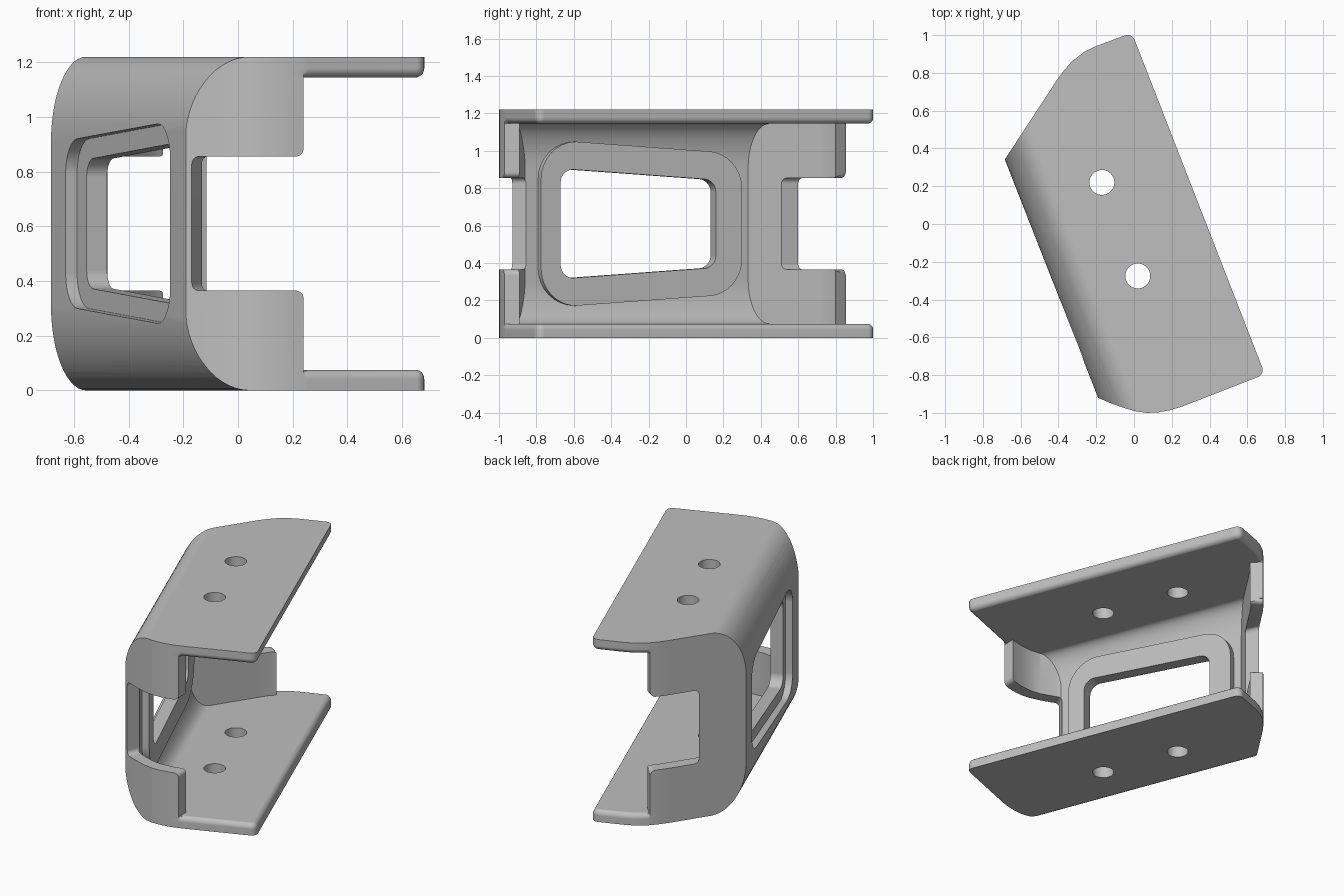
import bpy, bmesh, math
from mathutils import Vector

cube = bpy.data.objects.get("Cube")
if cube:
    bpy.data.objects.remove(cube, do_unlink=True)

H, MID = 1.22, 0.61
PLATE, WALL = 0.075, 0.08
N = Vector((0.932, 0.363, 0))      # across the channel, wall towards the free edge
U = Vector((-0.363, 0.932, 0))     # along the channel
Z = Vector((0, 0, 1))


def loft(name, rings):
    """Closed solid through rings that share one point count."""
    bm = bmesh.new()
    loops = [[bm.verts.new(p) for p in ring] for ring in rings]
    for lo, hi in zip(loops, loops[1:]):
        for i in range(len(lo)):
            j = (i + 1) % len(lo)
            bm.faces.new((lo[i], lo[j], hi[j], hi[i]))
    bm.faces.new(loops[0][::-1])
    bm.faces.new(loops[-1])
    bm.normal_update()
    if bm.calc_volume(signed=True) < 0:
        bmesh.ops.reverse_faces(bm, faces=bm.faces[:])
    mesh = bpy.data.meshes.new(name)
    bm.to_mesh(mesh)
    bm.free()
    obj = bpy.data.objects.new(name, mesh)
    bpy.context.collection.objects.link(obj)
    return obj


def arc(cx, cz, rx, rz, a0, a1, steps=8):
    angles = [math.radians(a0 + (a1 - a0) * i / steps) for i in range(steps + 1)]
    return [(cx + rx * math.cos(a), cz + rz * math.sin(a)) for a in angles]


def mirrored(half):
    """Complete a lower half profile about mid height."""
    return half + [(w, H - z) for w, z in reversed(half)]


def prism(name, profile, origin, across, depth, d0, d1, skew=None):
    """Sweep a (width, height) profile along the depth direction."""
    skew = skew or (lambda w, d: 0)
    return loft(name, [[origin + across * (w + skew(w, d)) + Z * z + depth * d
                        for w, z in profile] for d in (d0, d1)])


def combine(target, other, operation):
    """Apply a boolean, with a second solver if the first one gives nothing."""
    before = len(target.data.polygons)
    mod = target.modifiers.new("combine", 'BOOLEAN')
    mod.operation, mod.object = operation, other
    for solver in ('MANIFOLD', 'EXACT'):
        mod.solver = solver
        bpy.context.view_layer.update()
        graph = bpy.context.evaluated_depsgraph_get()
        mesh = bpy.data.meshes.new_from_object(target.evaluated_get(graph))
        if len(mesh.polygons) not in (0, before):
            break
    target.modifiers.clear()
    target.data = mesh
    bpy.data.objects.remove(other, do_unlink=True)


def channel(name, s, floor, rx, rz):
    """Long bar with two softly rounded edges on the wall side."""
    half = [(2, floor)] + arc(s + rx, floor + rz, rx, rz, 270, 180, 14)
    return prism(name, mirrored(half), Vector(), N, U, -2, 2)


# Plan outline: the end walls keep full size, the free plate edges get rounded
def flat(points):
    return [Vector((x, y, 0)) for x, y in points]


fixed = flat([(-.41, .76), (-.685, .34), (-.19, -.92), (-.12, -.95), (-.05, -.975),
              (.01, -.992), (.07, -1), (.13, -.997), (.19, -.986), (.24, -.971)])
corners = arc(.317, -.953, .04, .04, -90, 0, 6) + arc(.317, .908, .04, .04, 0, 90, 6)
free = flat([(.256, -.966)]) + [N * s + U * t for s, t in corners]
free += flat([(-.21, .938), (-.265, .91), (-.325, .864)])
plan = fixed + free + flat([(-.334, .855), (-.375, .808)])


def plan_ring(z, inset):
    ring = []
    for i, p in enumerate(plan):
        q = p + Z * z
        if len(fixed) <= i < len(fixed + free):
            e0 = (p - plan[i - 1]).normalized()
            e1 = (plan[i + 1] - p).normalized()
            t = (e0 + e1).normalized()
            q += Vector((-t.y, t.x, 0)) * inset
        ring.append(q)
    return ring


R = 0.034
levels = [(-0.1, 0)] + [(z, R - x) for x, z in arc(0, PLATE - R + .001, R, R, 0, 90, 6)]
levels += [(H - z, inset) for z, inset in reversed(levels)]
body = loft("bracket_body", [plan_ring(z, i) for z, i in levels])
combine(body, channel("outer_channel", -.513, 0, .19, .31), 'INTERSECT')

# Cavity between the plates, stopping at the two short end walls
inner = flat([(-.73, .13), (-.618, .296), (-.344, .715), (-.31, .765), (-.275, .8),
              (-.332, .857), (-.4, .925), (-.3, 1.3), (1.2, 1.3), (1.2, -1.3),
              (.24, -1.3), (.24, -.89), (.15, -.912), (.07, -.92), (0, -.91),
              (-.1, -.875), (-.16, -.846), (-.4, -.75)])
cavity = loft("cavity", [[p + Z * z for p in inner] for z in (-.2, 1.4)])
combine(cavity, channel("inner_channel", -.513 + WALL, PLATE, .11, .235), 'INTERSECT')
combine(body, cavity, 'DIFFERENCE')


# Window: raised frame inside, recess outside, opening through
def window(name, t0, t1, half, radius, s0, s1):
    def edge(t):
        return MID - half + 0.068 * (t + 0.5)
    low = arc(t0 + radius, edge(t0 + radius) + radius, radius, radius, 180, 270)
    low += arc(t1 - radius, edge(t1 - radius) + radius, radius, radius, 270, 360)
    return prism(name, mirrored(low), Vector(), U, N, s0, s1)


combine(body, window("frame", -.68, .473, .44, .2, -.46, -.388), 'UNION')
combine(body, window("recess", -.63, .42, .365, .13, -.7, -.468), 'DIFFERENCE')
combine(body, window("opening", -.568, .323, .29, .07, -.7, -.3), 'DIFFERENCE')


# Notches leaving an upper and a lower tab on each end wall
def notch(name, w0, w1, origin, across, depth, d0, d1, slope):
    low, r = .365, .03
    half = [(w1 + .15, low - r)] + arc(w1 - r, low - r, r, r, 0, 90)
    half += arc(w0 + r, low + r, r, r, 270, 180)
    return prism(name, mirrored(half), origin, across, depth, d0, d1,
                 lambda w, d: slope * d * max(0, (w1 - r - w) / (w1 - r - w0)))


combine(body, notch("front_notch", -.17, .24, Vector((0, -.93, 0)), Vector((1, 0, 0)),
                    Vector((0, 1, 0)), -.15, .09, .5), 'DIFFERENCE')
combine(body, notch("back_notch", .31, .62, Vector((-.685, .34, 0)),
                    Vector((.548, .837, 0)), Vector((.837, -.548, 0)),
                    -.1, .16, -.67), 'DIFFERENCE')

# Bolt holes through both plates
for x, y in ((-.17, .22), (.02, -.275)):
    circle = flat(arc(x, y, .066, .066, 0, 360, 40)[:-1])
    combine(body, loft("bolt_hole", [[p + Z * z for p in circle] for z in (-.1, 1.3)]),
            'DIFFERENCE')

# Finish: one grey, smooth curves with crisp edges
grey = bpy.data.materials.new("plain_grey")
grey.use_nodes = True
colour = (.52, .52, .52, 1)
grey.diffuse_color = colour
grey.node_tree.nodes["Principled BSDF"].inputs["Base Color"].default_value = colour
body.data.materials.clear()
body.data.materials.append(grey)
for poly in body.data.polygons:
    poly.material_index = 0
bpy.ops.object.select_all(action='DESELECT')
body.select_set(True)
bpy.context.view_layer.objects.active = body
bpy.ops.object.shade_smooth_by_angle(angle=math.radians(25))
weighted = body.modifiers.new("weighted_normals", 'WEIGHTED_NORMAL')
weighted.keep_sharp = True
